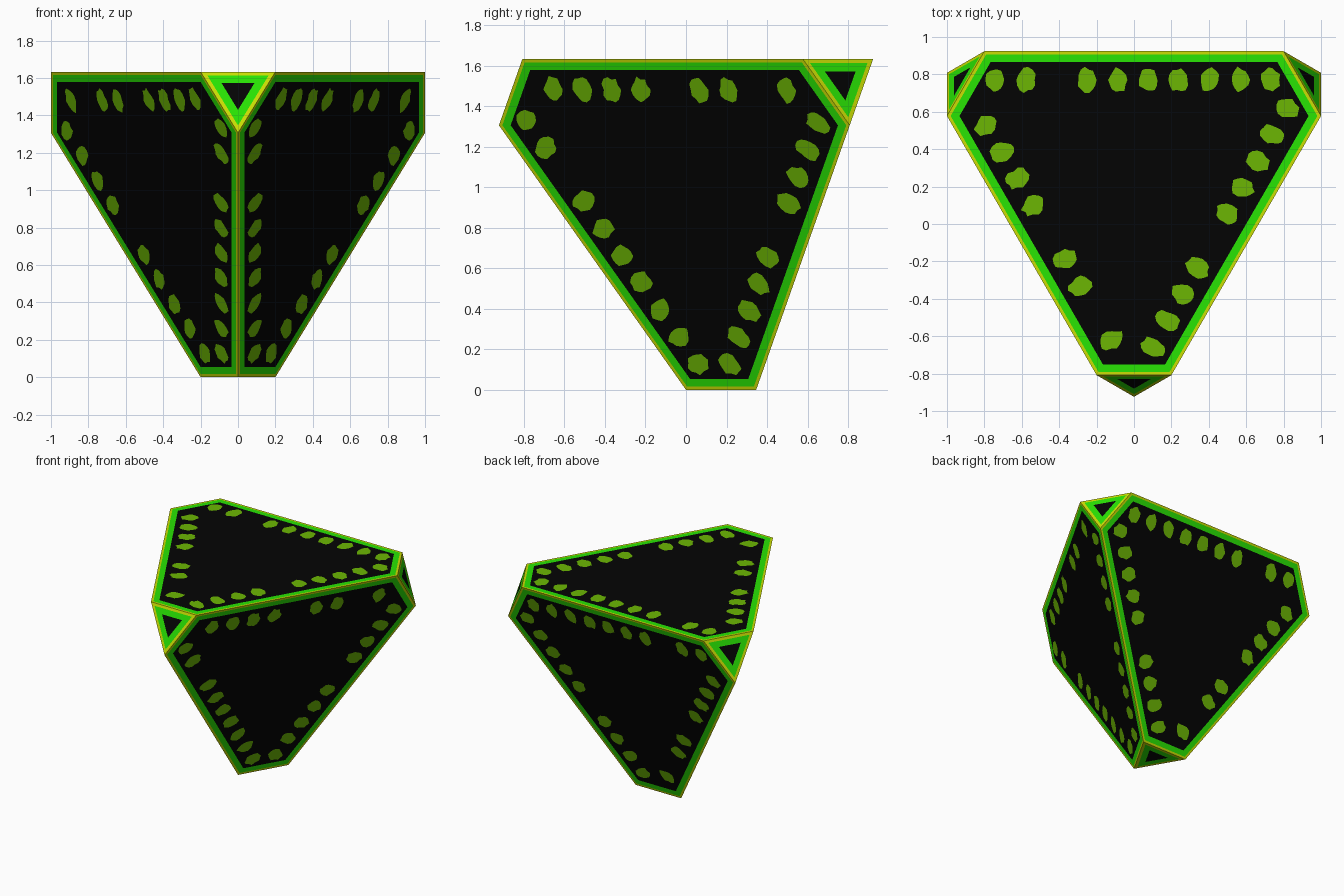
import bpy, bmesh, math, random
from mathutils import Vector

if "Cube" in bpy.data.objects:
    bpy.data.objects.remove(bpy.data.objects["Cube"])

random.seed(4)


def material(name, rgb):
    m = bpy.data.materials.new(name)
    m.diffuse_color = (*rgb, 1)
    m.use_nodes = True
    m.node_tree.nodes["Principled BSDF"].inputs["Base Color"].default_value = m.diffuse_color
    return m


BLACK = material("black panel", (0.0012, 0.0012, 0.0012))
GREEN = material("bright green", (0.022, 0.78, 0.001))
YELLOW = material("yellow edge", (0.60, 0.74, 0.001))
LEAF = material("leaf green", (0.15, 0.47, 0.001))


def finish(name, bm, mats):
    me = bpy.data.meshes.new(name)
    bm.to_mesh(me)
    bm.free()
    for m in mats:
        me.materials.append(m)
    ob = bpy.data.objects.new(name, me)
    bpy.context.collection.objects.link(ob)
    return ob


# Corners of the full regular tetrahedron, standing point down
S = 2.4
R = S / math.sqrt(3)
H = S * math.sqrt(2 / 3)
CY = 0.231
TOP = H * 5 / 6
BL = Vector((-S / 2, CY + R / 2, TOP))
BR = Vector((S / 2, CY + R / 2, TOP))
F = Vector((0, CY - R, TOP))
A = Vector((0, CY, TOP - H))
V = [BL, BR, F, A]
MID = sum(V, Vector()) / 4

# Truncated body: every corner cut off at one sixth of the edge
bm = bmesh.new()
pts = {(i, j): bm.verts.new(V[i].lerp(V[j], 1 / 6))
       for i in range(4) for j in range(4) if i != j}
hexes, tris = [], []
for k in range(4):
    i, j, l = [n for n in range(4) if n != k]
    ring = [(i, j), (j, i), (j, l), (l, j), (l, i), (i, l)]
    hexes.append(bm.faces.new([pts[r] for r in ring]))
    tris.append(bm.faces.new([pts[k, n] for n in (i, j, l)]))
bmesh.ops.recalc_face_normals(bm, faces=bm.faces[:])

# Painted borders: yellow rim, then green band, around each black panel
for faces, rim, band in ((hexes, 0.017, 0.041), (tris, 0.021, 0.044)):
    for width, index in ((rim, 2), (band, 1)):
        res = bmesh.ops.inset_individual(bm, faces=faces, thickness=width,
                                         depth=0, use_even_offset=True)
        for f in res["faces"]:
            f.material_index = index
finish("body", bm, [BLACK, GREEN, YELLOW])

# Spot pattern drawn flat in top view: rows with a few empty slots
rows = [((-0.74, 0.77), (0.73, 0.77), 10, {2}),
        ((-0.79, 0.53), (-0.12, -0.62), 9, {4, 7}),
        ((0.82, 0.62), (0.10, -0.66), 10, {5})]
spots = []
for a, b, count, missing in rows:
    a, b = Vector(a), Vector(b)
    along = (b - a).normalized()
    across = Vector((-along.y, along.x))
    for n in range(count):
        if n in missing:
            continue
        c = a.lerp(b, n / (count - 1))
        outline = []
        for s in range(14):
            t = 2 * math.pi * s / 14
            r = random.uniform(0.85, 1.15)
            outline.append(c + along * (0.050 * r * math.cos(t))
                           + across * (0.064 * r * math.sin(t)))
        spots.append(outline)


# Lay the pattern on a face whose corners match the pattern's three corners
def spot_plates(name, p, q, r):
    ux = (q - p).normalized()
    centre = (p + q + r) / 3
    uy = ((p + q) / 2 - centre).normalized()
    out = (centre - MID).normalized()
    bm = bmesh.new()
    for outline in spots:
        verts = [bm.verts.new(centre + ux * v.x + uy * (v.y - CY) + out * 0.002)
                 for v in outline]
        face = bm.faces.new(verts)
        face.normal_update()
        if face.normal.dot(out) < 0:
            face.normal_flip()
    finish(name, bm, [LEAF])


spot_plates("top_spots", BL, BR, F)
spot_plates("back_spots", BL, BR, A)
spot_plates("front_right_spots", F, A, BR)
spot_plates("front_left_spots", F, A, BL)
